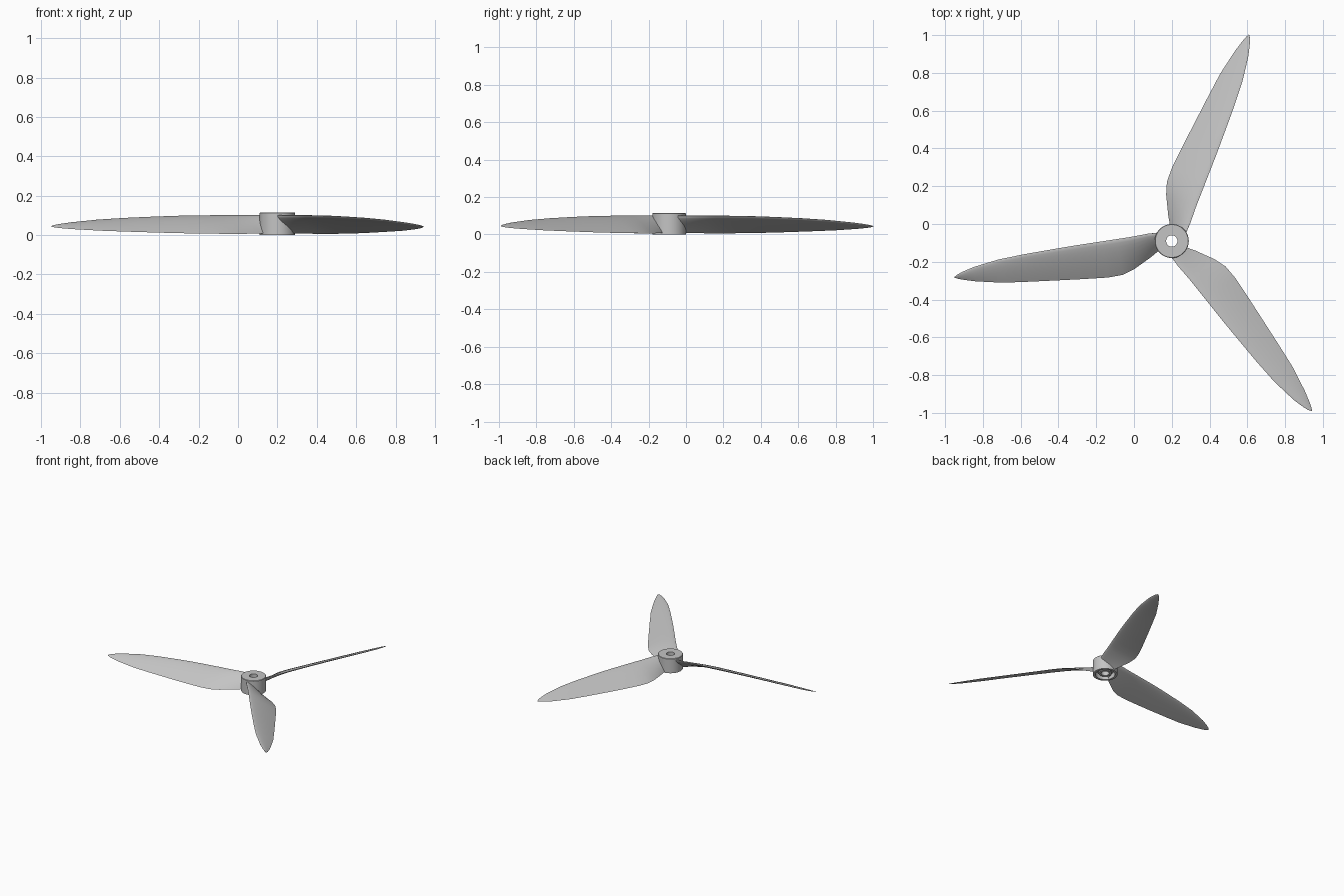
import bpy, bmesh, math
from mathutils import Vector, Matrix

cube = bpy.data.objects.get("Cube")
if cube:
    bpy.data.objects.remove(cube, do_unlink=True)

HUB = Vector((0.2, -0.09, 0))
FIRST_ANGLE = math.radians(69.5)

grey = bpy.data.materials.new("light_grey")
grey.use_nodes = True
colour = (0.55, 0.55, 0.55, 1)
grey.diffuse_color = colour
grey.node_tree.nodes["Principled BSDF"].inputs["Base Color"].default_value = colour


def make_object(name, bm, angle):
    bmesh.ops.recalc_face_normals(bm, faces=bm.faces)
    mesh = bpy.data.meshes.new(name)
    bm.to_mesh(mesh)
    bm.free()
    mesh.materials.append(grey)
    obj = bpy.data.objects.new(name, mesh)
    obj.matrix_world = Matrix.Translation(HUB) @ Matrix.Rotation(angle, 4, "Z")
    bpy.context.collection.objects.link(obj)
    bpy.ops.object.select_all(action="DESELECT")
    obj.select_set(True)
    bpy.context.view_layer.objects.active = obj
    bpy.ops.object.shade_smooth_by_angle(angle=math.radians(35))
    return obj


def bridge(bm, rings, closed=False):
    pairs = list(zip(rings, rings[1:]))
    if closed:
        pairs.append((rings[-1], rings[0]))
    for a, b in pairs:
        n = len(a)
        for i in range(n):
            j = (i + 1) % n
            bm.faces.new((a[i], a[j], b[j], b[i]))


# Hub: lathed ring with a shaft bore and an annular groove underneath
def build_hub(sides=64):
    profile = [(0.03, 0.115), (0.087, 0.115), (0.09, 0.112), (0.09, 0),
               (0.072, 0), (0.072, 0.04), (0.048, 0.04), (0.048, 0.01), (0.03, 0.01)]
    bm = bmesh.new()
    rings = []
    for r, z in profile:
        turns = [math.tau * i / sides for i in range(sides)]
        rings.append([bm.verts.new((r * math.cos(t), r * math.sin(t), z)) for t in turns])
    bridge(bm, rings, closed=True)
    make_object("hub", bm, 0)


# Blade stations: distance out, leading y, trailing y, leading z, trailing z
STATIONS = [
    (0.065, -0.055, 0.032, 0.1, 0.008),
    (0.12, -0.059, 0.065, 0.1, 0.007),
    (0.22, -0.057, 0.114, 0.1, 0.006),
    (0.285, -0.058, 0.134, 0.1, 0.006),
    (0.365, -0.059, 0.135, 0.099, 0.007),
    (0.5, -0.061, 0.121, 0.097, 0.009),
    (0.62, -0.061, 0.107, 0.093, 0.012),
    (0.78, -0.06, 0.088, 0.086, 0.017),
    (0.92, -0.055, 0.07, 0.077, 0.022),
    (1.06, -0.037, 0.039, 0.063, 0.03),
    (1.12, -0.022, 0.021, 0.055, 0.035),
    (1.15, -0.012, 0.01, 0.05, 0.039),
    (1.166, -0.002, 0.002, 0.045, 0.043),
]


def foil_section(bm, station, steps=10):
    x, lead_y, trail_y, lead_z, trail_z = station
    lead, trail = Vector((x, lead_y, lead_z)), Vector((x, trail_y, trail_z))
    chord = trail - lead
    up = Vector((0, -chord.z, chord.y)).normalized()
    half = min(0.011 - 0.005 * x, 0.09 * chord.length)

    def point(s, side):
        thick = 2.6 * half * math.sqrt(s) * (1 - s)
        camber = 0.08 * half * math.sin(math.pi * s)
        return bm.verts.new(lead + chord * s + up * (side * thick + camber))

    ease = [(1 - math.cos(math.pi * i / steps)) / 2 for i in range(steps + 1)]
    upper = [point(s, 1) for s in ease]
    lower = [point(s, -1) for s in reversed(ease[1:-1])]
    return upper + lower


# Blade: airfoil sections lofted from root to tip
def build_blade(name, angle):
    bm = bmesh.new()
    rings = [foil_section(bm, station) for station in STATIONS]
    bridge(bm, rings)
    bm.faces.new(rings[0])
    bm.faces.new(rings[-1])
    make_object(name, bm, angle)


build_hub()
for i, label in enumerate(("back", "right", "front")):
    build_blade(label + "_blade", FIRST_ANGLE + i * math.tau / 3)
